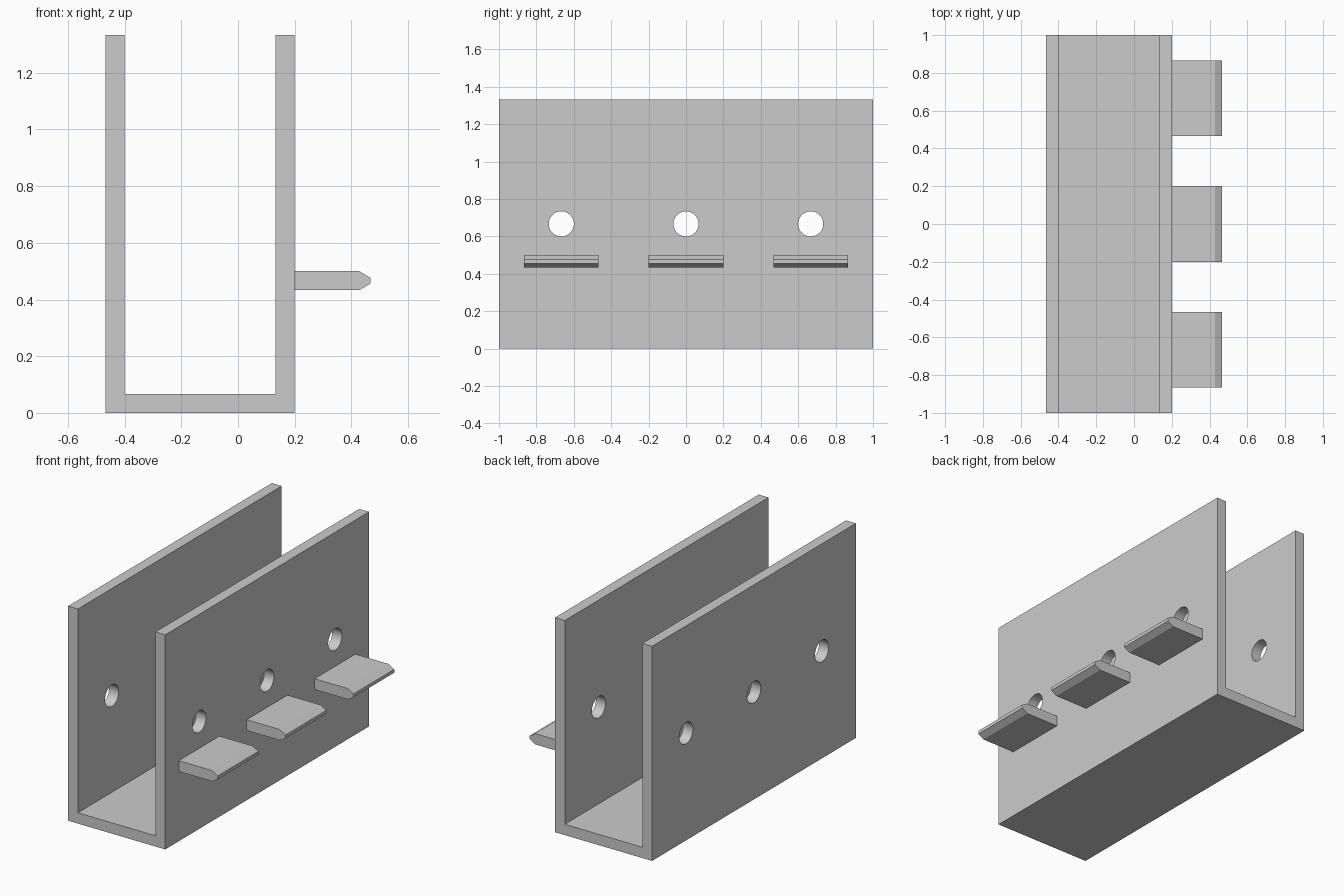
import bpy
import bmesh
from math import pi
from mathutils import Matrix

if "Cube" in bpy.data.objects:
    bpy.data.objects.remove(bpy.data.objects["Cube"], do_unlink=True)

grey = bpy.data.materials.new("plain grey")
grey.use_nodes = True
GREY = (0.6, 0.6, 0.6, 1)
grey.diffuse_color = GREY
grey.node_tree.nodes["Principled BSDF"].inputs["Base Color"].default_value = GREY

SPACING = 2 / 3
ROWS = (-SPACING, 0, SPACING)


def add_object(name, bm):
    bmesh.ops.recalc_face_normals(bm, faces=bm.faces)
    mesh = bpy.data.meshes.new(name)
    bm.to_mesh(mesh)
    bm.free()
    mesh.materials.append(grey)
    obj = bpy.data.objects.new(name, mesh)
    bpy.context.collection.objects.link(obj)
    return obj


def extrude_profile(name, points, centre, length):
    """Sweep an x-z outline along y."""
    bm = bmesh.new()
    face = bm.faces.new([bm.verts.new((x, centre - length / 2, z)) for x, z in points])
    result = bmesh.ops.extrude_face_region(bm, geom=[face])
    moved = [v for v in result["geom"] if isinstance(v, bmesh.types.BMVert)]
    bmesh.ops.translate(bm, verts=moved, vec=(0, length, 0))
    return add_object(name, bm)


# U-shaped channel
left, right, top, wall = -0.467, 0.2, 1.333, 0.067
channel = extrude_profile("channel", [
    (left, 0), (right, 0), (right, top), (right - wall, top),
    (right - wall, wall), (left + wall, wall), (left + wall, top), (left, top),
], 0, 2)

# Round holes through both walls
bm = bmesh.new()
for y in ROWS:
    place = Matrix.Translation((-0.133, y, 0.667)) @ Matrix.Rotation(pi / 2, 4, "Y")
    bmesh.ops.create_cone(bm, cap_ends=True, segments=48, radius1=0.067,
                          radius2=0.067, depth=1, matrix=place)
cutter = add_object("hole_cutter", bm)
cutter.hide_render = True
cut = channel.modifiers.new("holes", "BOOLEAN")
cut.operation = "DIFFERENCE"
cut.solver = "EXACT"
cut.object = cutter
bpy.context.view_layer.objects.active = channel
channel.select_set(True)
bpy.ops.object.modifier_apply(modifier=cut.name)
bpy.data.objects.remove(cutter, do_unlink=True)
bpy.ops.object.shade_smooth_by_angle(angle=pi / 6)

# Tabs with chamfered tips, one below each hole
for name, y in zip(("front_tab", "middle_tab", "back_tab"), ROWS):
    extrude_profile(name, [
        (right, 0.433), (0.428, 0.433), (0.467, 0.456),
        (0.467, 0.477), (0.428, 0.5), (right, 0.5),
    ], y, 0.4)
